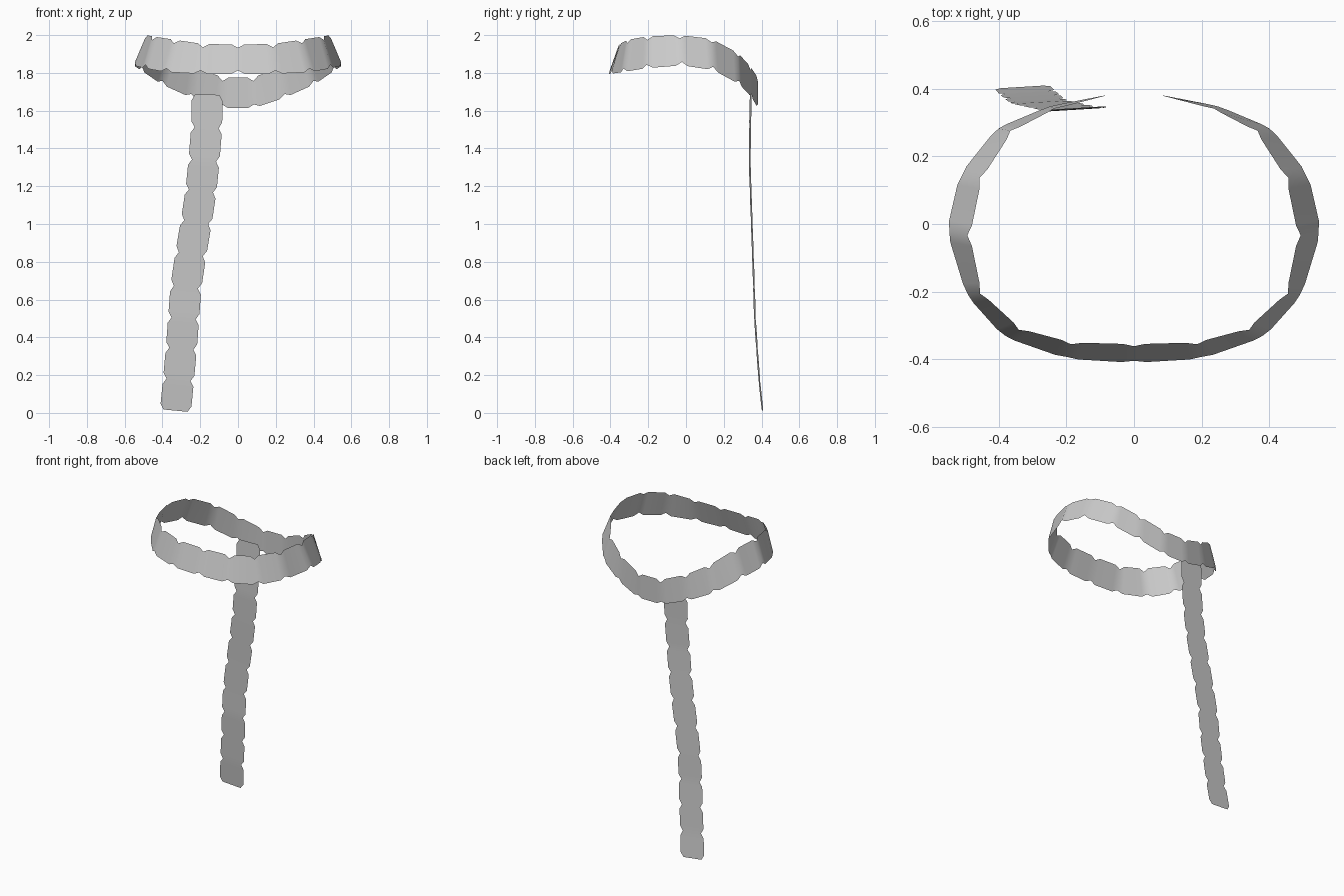
import bpy
import math
from mathutils import Vector

cube = bpy.data.objects.get("Cube")
if cube:
    bpy.data.objects.remove(cube, do_unlink=True)

grey = bpy.data.materials.new("light grey")
grey.use_nodes = True
grey.diffuse_color = (0.6, 0.6, 0.6, 1)
grey.node_tree.nodes["Principled BSDF"].inputs["Base Color"].default_value = grey.diffuse_color


def strip(name, joints, closed, notch=0.11, corner=0.18):
    """Thin scalloped strip through (lower, upper) edge pairs, pinched at each joint."""
    verts, faces = [], []
    pairs = list(zip(joints, joints[1:] + joints[:1]))
    if not closed:
        pairs.pop()

    def station(a, b, t, inset):
        low, up = a[0].lerp(b[0], t), a[1].lerp(b[1], t)
        verts.extend([low.lerp(up, inset), up.lerp(low, inset)])

    for a, b in pairs:
        station(a, b, 0, notch)
        station(a, b, corner, 0)
        station(a, b, 1 - corner, 0)
    if not closed:
        station(a, b, 1, notch)
    count = len(verts) // 2
    for i in range(count if closed else count - 1):
        j = (i + 1) % count
        faces.append((2 * i, 2 * j, 2 * j + 1, 2 * i + 1))

    mesh = bpy.data.meshes.new(name)
    mesh.from_pydata(verts, [], faces)
    mesh.materials.append(grey)
    obj = bpy.data.objects.new(name, mesh)
    bpy.context.collection.objects.link(obj)
    bpy.ops.object.select_all(action="DESELECT")
    obj.select_set(True)
    bpy.context.view_layer.objects.active = obj
    bpy.ops.object.shade_smooth_by_angle(angle=math.radians(60))
    return obj


# Head band: lower and upper edge at each joint, front to back, mirrored in x
half = [
    ((0, -.41, 1.795), (0, -.355, 1.95)),
    ((.2, -.398, 1.795), (.185, -.35, 1.953)),
    ((.385, -.333, 1.805), (.335, -.31, 1.975)),
    ((.495, -.21, 1.825), (.45, -.205, 1.993)),
    ((.553, -.02, 1.84), (.485, -.035, 2.0)),
    ((.515, .145, 1.815), (.45, .135, 1.98)),
    ((.405, .283, 1.74), (.36, .275, 1.905)),
    ((.25, .348, 1.67), (.235, .34, 1.835)),
    ((.085, .38, 1.615), (.08, .38, 1.775)),
]
left = [(Vector(a), Vector(b)) for a, b in half]
flip = Vector((-1, 1, 1))
right = [(a * flip, b * flip) for a, b in left[:0:-1]]
strip("head_band", left + right, True)

# Hanging tail: centre line, widened square to its direction
path = [(-.163, .343, 1.685), (-.166, .339, 1.51), (-.18, .337, 1.335),
        (-.196, .342, 1.175), (-.221, .348, 1.01), (-.25, .354, .84),
        (-.276, .36, .665), (-.288, .365, .5), (-.3, .376, .34),
        (-.315, .388, .175), (-.331, .405, .012)]
centre = [Vector(p) for p in path]
tail = []
for i, p in enumerate(centre):
    d = centre[min(i + 1, len(centre) - 1)] - centre[max(i - 1, 0)]
    side = Vector((-d.z, 0, d.x)).normalized() * 0.082
    side.y = 0.005
    tail.append((p - side, p + side))
strip("hanging_tail", tail, False)
